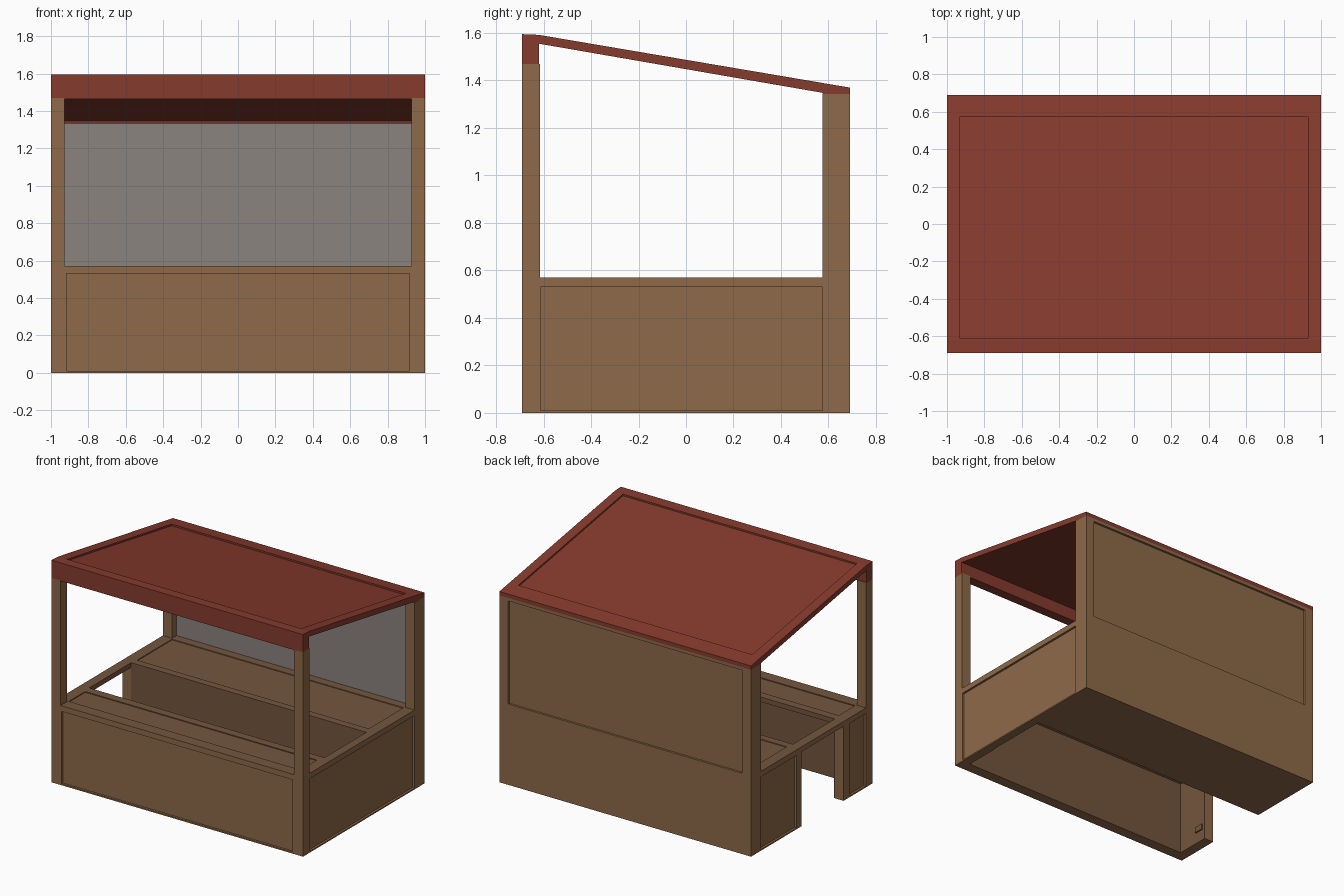
import bpy, bmesh

if "Cube" in bpy.data.objects:
    bpy.data.objects.remove(bpy.data.objects["Cube"])


def mat(name, rgb):
    m = bpy.data.materials.new(name)
    m.diffuse_color = (*rgb, 1)
    m.use_nodes = True
    m.node_tree.nodes["Principled BSDF"].inputs["Base Color"].default_value = m.diffuse_color
    return m


WOOD = mat("wood brown", (0.270, 0.142, 0.065))
DARK = mat("dark wood", (0.175, 0.092, 0.047))
RED = mat("roof red", (0.240, 0.044, 0.027))
GREY = mat("warm grey", (0.255, 0.228, 0.210))


def prism(name, profile, x0, x1, *mats):
    """Extrude a (y, z) profile from x0 to x1."""
    bm = bmesh.new()
    face = bm.faces.new([bm.verts.new((x0, y, z)) for y, z in profile])
    ext = bmesh.ops.extrude_face_region(bm, geom=[face])["geom"]
    verts = [v for v in ext if isinstance(v, bmesh.types.BMVert)]
    bmesh.ops.translate(bm, verts=verts, vec=(x1 - x0, 0, 0))
    bmesh.ops.recalc_face_normals(bm, faces=bm.faces)
    me = bpy.data.meshes.new(name)
    bm.to_mesh(me)
    bm.free()
    ob = bpy.data.objects.new(name, me)
    bpy.context.collection.objects.link(ob)
    for m in mats:
        me.materials.append(m)
    return ob


def box(name, x, y, z, *mats):
    return prism(name, [(y[0], z[0]), (y[1], z[0]), (y[1], z[1]), (y[0], z[1])],
                 x[0], x[1], *mats)


def cut(ob, cutter):
    """Subtract the cutter, then remove it."""
    cutter.hide_render = True
    mod = ob.modifiers.new("cut", 'BOOLEAN')
    mod.operation = 'DIFFERENCE'
    mod.solver = 'EXACT'
    mod.object = cutter
    bpy.context.view_layer.objects.active = ob
    bpy.ops.object.modifier_apply(modifier=mod.name)
    bpy.data.objects.remove(cutter)


# counter base: block with standing room, hollow front counter and left doorway
base = box("counter_base", (-1, 1), (-.69, .69), (0, .57), WOOD, DARK)
for x, y, z in [
    ((-.93, .94), (-.36, .115), (-.1, .7)),        # standing room
    ((-.925, .935), (-.612, -.30), (-.1, .535)),   # under front counter
    ((-1.1, -.90), (-.36, .115), (-.1, .535)),     # doorway under the rail
    ((-.918, .918), (-.8, -.675), (.01, .53)),     # front panel
    ((.985, 1.1), (-.612, .575), (.01, .53)),      # right panel
    ((-1.1, -.985), (-.612, -.435), (.01, .53)),   # left panels
    ((-1.1, -.985), (.175, .575), (.01, .53)),
    ((-.92, .92), (-.605, -.42), (.564, .7)),      # counter top panels
    ((-.92, .92), (.17, .565), (.564, .7)),
]:
    cut(base, box("cutter", x, y, z))

# dark tops and interior faces
for p in base.data.polygons:
    c, n = p.center, p.normal
    inside = abs(c.x) < .95 and -.63 < c.y < .13 and abs(n.z) < .5
    p.material_index = 1 if n.z > .9 and c.z > .5 or inside else 0

# small catch inside the left end
box("door_catch", (-.926, -.915), (-.45, -.38), (.08, .12), DARK)

# front posts
for side, s in (("left", -1), ("right", 1)):
    box(side + "_front_post", sorted((s * .927, s)), (-.69, -.615), (.57, 1.47), WOOD)

# back wall with inner and outer recesses
wall = box("back_wall", (-1, 1), (.575, .69), (.57, 1.342), WOOD)
cut(wall, box("cutter", (-.927, .927), (.4, .632), (.4, 1.5)))
cut(wall, box("cutter", (-.93, .93), (.675, .8), (.58, 1.32)))
box("grey_back_panel", (-.927, .927), (.627, .634), (.57, 1.345), GREY)

# sloped roof with front fascia and a shallow top recess
roof = prism("roof", [(-.69, 1.465), (-.69, 1.595), (-.62, 1.592), (.69, 1.37),
                      (.69, 1.342), (.58, 1.333), (.575, 1.348), (-.62, 1.555),
                      (-.62, 1.465)], -1, 1, RED)


def top(y):
    return 1.592 - (y + .62) * .1695


cut(roof, prism("cutter", [(-.612, top(-.612) - .012), (.575, top(.575) - .012),
                           (.575, 1.8), (-.612, 1.8)], -.93, .93))
